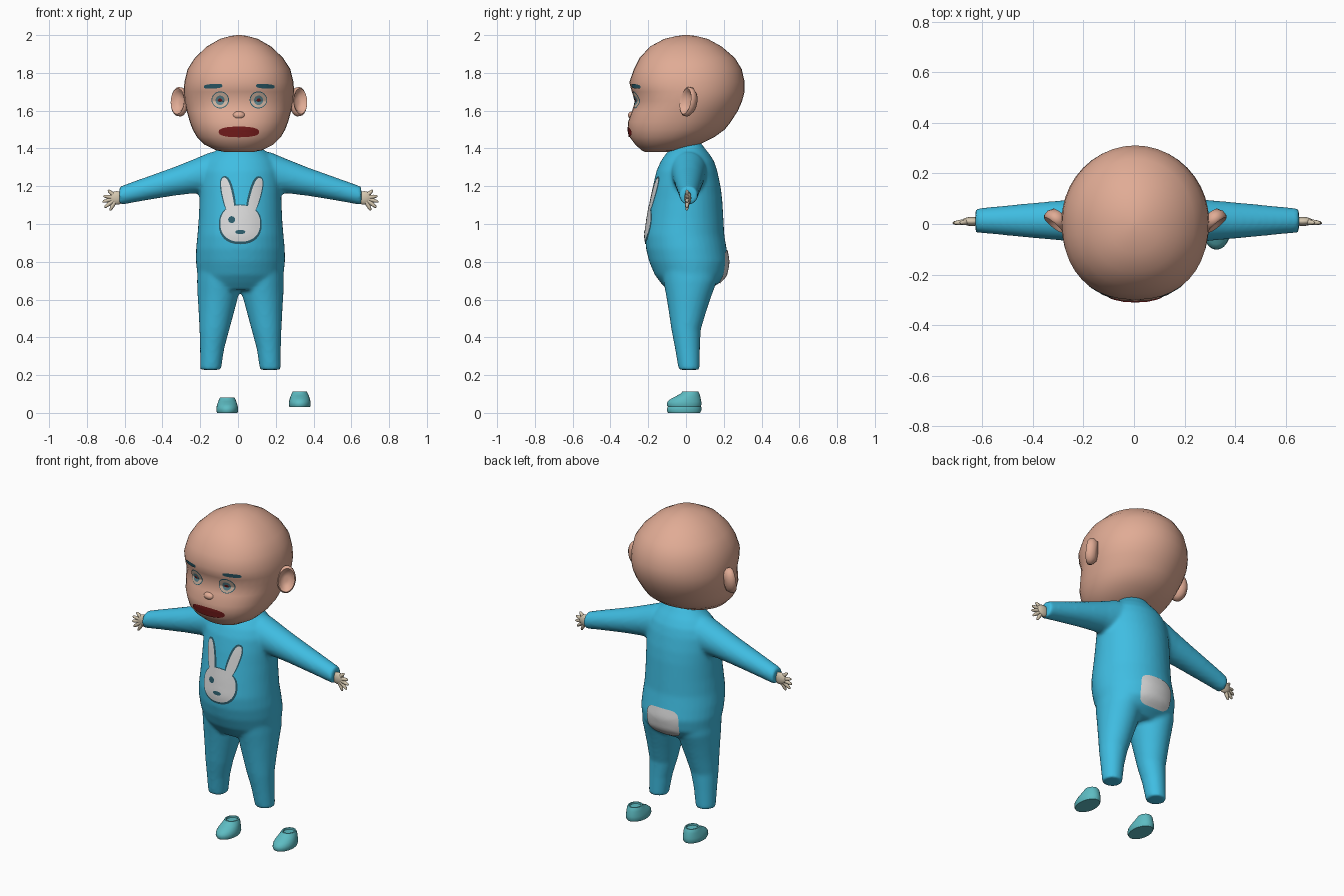
import bpy, bmesh, math
from mathutils import Vector, Matrix
from mathutils.bvhtree import BVHTree

if "Cube" in bpy.data.objects:
    bpy.data.objects.remove(bpy.data.objects["Cube"])

BX = 0.013   # body centre line
HX = 0.005   # head centre line


def material(name, rgb):
    m = bpy.data.materials.new(name)
    m.diffuse_color = (*rgb, 1)
    m.use_nodes = True
    m.node_tree.nodes["Principled BSDF"].inputs["Base Color"].default_value = m.diffuse_color
    return m


SKIN = material("skin", (0.75, 0.41, 0.30))
SUIT = material("suit blue", (0.05, 0.51, 0.76))
HAND = material("pale beige", (0.66, 0.57, 0.43))
SHOE = material("shoe teal", (0.11, 0.50, 0.54))
WHITE = material("patch white", (0.70, 0.70, 0.70))
DARK = material("dark teal", (0.025, 0.11, 0.15))
LIP = material("dark red", (0.19, 0.012, 0.012))
EYE = material("eye beige", (0.62, 0.45, 0.35))
IRIS = material("iris grey", (0.10, 0.22, 0.26))


def power(v, e):
    return math.copysign(abs(v) ** e, v)


def oval_z(cx, z, hx, y0, y1, n=40, square=2.0):
    """Horizontal ring between y0 and y1; the front half can be squarer."""
    pts = []
    for i in range(n):
        a = 2 * math.pi * i / n
        c, s = math.cos(a), math.sin(a)
        if s < 0:
            c, s = power(c, 2 / square), power(s, 2 / square)
        pts.append(Vector((cx + hx * c, (y0 + y1) / 2 + (y1 - y0) / 2 * s, z)))
    return pts


def oval_x(x, y, z, ry, rz, n=32):
    return [Vector((x, y + ry * math.cos(2 * math.pi * i / n),
                    z + rz * math.sin(2 * math.pi * i / n))) for i in range(n)]


def loft(bm, rings):
    """Skin a list of rings and cap both ends."""
    loops = [[bm.verts.new(p) for p in r] for r in rings]
    n = len(loops[0])
    for a, b in zip(loops, loops[1:]):
        for i in range(n):
            j = (i + 1) % n
            bm.faces.new((a[i], a[j], b[j], b[i]))
    bm.faces.new(loops[0][::-1])
    bm.faces.new(loops[-1])


def ball(bm, centre, radii):
    m = Matrix.Translation(centre) @ Matrix.Diagonal((*radii, 1))
    bmesh.ops.create_uvsphere(bm, u_segments=16, v_segments=10, radius=1, matrix=m)


def finish(bm, name, mat, angle=50, fix=True):
    if fix:
        bmesh.ops.recalc_face_normals(bm, faces=bm.faces)
    me = bpy.data.meshes.new(name)
    bm.to_mesh(me)
    bm.free()
    me.materials.append(mat)
    ob = bpy.data.objects.new(name, me)
    bpy.context.collection.objects.link(ob)
    bpy.ops.object.select_all(action='DESELECT')
    ob.select_set(True)
    bpy.context.view_layer.objects.active = ob
    bpy.ops.object.shade_smooth_by_angle(angle=math.radians(angle))
    return ob


# Suit: torso, legs and sleeves, fused into one soft skin
bm = bmesh.new()
torso = [(0.65, 0.19, -0.10, 0.12), (0.69, 0.215, -0.135, 0.18), (0.73, 0.228, -0.165, 0.215),
         (0.80, 0.236, -0.195, 0.227), (0.87, 0.235, -0.212, 0.215), (0.94, 0.228, -0.217, 0.203),
         (1.03, 0.221, -0.204, 0.198), (1.13, 0.217, -0.187, 0.192), (1.20, 0.216, -0.175, 0.183),
         (1.28, 0.210, -0.157, 0.166), (1.33, 0.19, -0.135, 0.150), (1.37, 0.155, -0.108, 0.125),
         (1.40, 0.115, -0.08, 0.10), (1.43, 0.08, -0.05, 0.08)]
loft(bm, [oval_z(BX, z, hx, a, b) for z, hx, a, b in torso])
leg = [(0.228, 0.158, 0.055, -0.039, 0.072), (0.34, 0.150, 0.064, -0.058, 0.074),
       (0.44, 0.138, 0.079, -0.077, 0.078), (0.54, 0.127, 0.095, -0.092, 0.108),
       (0.62, 0.119, 0.108, -0.105, 0.135), (0.70, 0.115, 0.115, -0.12, 0.165),
       (0.78, 0.112, 0.115, -0.13, 0.17)]
arm = [(0.06, 1.275, 0.09, 0.11), (0.16, 1.272, 0.095, 0.108), (0.25, 1.252, 0.084, 0.090),
       (0.35, 1.226, 0.075, 0.076), (0.45, 1.200, 0.066, 0.066), (0.56, 1.171, 0.055, 0.056),
       (0.64, 1.149, 0.048, 0.049)]
for s in (-1, 1):
    loft(bm, [oval_z(BX + s * x, z, hx, a, b) for z, x, hx, a, b in leg])
    loft(bm, [oval_x(BX + s * x, 0.014, z, ry, rz) for x, z, ry, rz in arm])
suit = finish(bm, "suit", SUIT)
rm = suit.modifiers.new("fuse", 'REMESH')
rm.mode = 'VOXEL'
rm.voxel_size = 0.011
rm.use_smooth_shade = True
sm = suit.modifiers.new("soften", 'SMOOTH')
sm.factor, sm.iterations = 0.5, 6

# Head with a broad skull, recessed eye line and full muzzle
bm = bmesh.new()
head_rings = [(1.380, 0.07, -0.215, -0.10), (1.390, 0.12, -0.235, -0.03), (1.42, 0.182, -0.268, 0.07),
              (1.46, 0.222, -0.298, 0.15), (1.50, 0.245, -0.305, 0.205), (1.54, 0.26, -0.307, 0.237),
              (1.60, 0.277, -0.285, 0.275), (1.65, 0.287, -0.270, 0.297), (1.70, 0.292, -0.287, 0.310),
              (1.75, 0.289, -0.300, 0.311), (1.82, 0.272, -0.276, 0.295), (1.88, 0.233, -0.245, 0.258),
              (1.94, 0.170, -0.190, 0.188), (1.98, 0.100, -0.115, 0.115), (1.995, 0.045, -0.05, 0.055),
              (2.0, 0.012, -0.012, 0.015)]
loft(bm, [oval_z(HX, z, hx, a, b, square=2.25) for z, hx, a, b in head_rings])
head = finish(bm, "head", SKIN, 70)

bm = bmesh.new()
ball(bm, (HX, -0.282, 1.575), (0.034, 0.025, 0.022))
finish(bm, "nose", SKIN, 80)

# Ears: dished discs turned outward and leaning back
dish = [(0.35, 0.035), (0.75, 0.03), (1.0, 0.008), (1.0, -0.012), (0.88, -0.02),
        (0.72, -0.012), (0.55, 0.004), (0.2, 0.008)]
for s, side in ((-1, "left"), (1, "right")):
    bm = bmesh.new()
    turn = (Matrix.Translation((HX + s * 0.313, 0.012, 1.647)) @
            Matrix.Rotation(math.radians(-10), 4, 'X') @ Matrix.Rotation(math.radians(s * 38), 4, 'Z'))
    loft(bm, [[turn @ Vector((0.052 * k * math.cos(2 * math.pi * i / 20), d,
                              0.078 * k * math.sin(2 * math.pi * i / 20))) for i in range(20)]
              for k, d in dish])
    finish(bm, side + "_ear", SKIN, 60)

# Hands: flat palm with a fan of tapered fingers
for s, side in ((-1, "left"), (1, "right")):
    bm = bmesh.new()
    ball(bm, (BX + s * 0.655, 0.01, 1.138), (0.042, 0.018, 0.036))
    for deg, length in ((-62, 0.075), (-38, 0.082), (-15, 0.078), (8, 0.072), (42, 0.062)):
        a = math.radians(deg)
        d = Vector((s * math.cos(a), -0.08, math.sin(a)))
        u = Vector((-s * math.sin(a), 0, math.cos(a)))
        base = Vector((BX + s * 0.655, 0.01, 1.138))
        loft(bm, [[base + d * length * t + u * r * math.cos(k * math.pi / 4)
                   + Vector((0, r * math.sin(k * math.pi / 4), 0)) for k in range(8)]
                  for t, r in ((0.3, 0.012), (0.7, 0.010), (0.92, 0.007), (1.0, 0.003))])
    finish(bm, side + "_hand", HAND, 60)

# Shoes, resting apart from the legs at slightly different heights
shoe = [(0.0, 0.054, -0.095, 0.075), (0.012, 0.058, -0.102, 0.081), (0.03, 0.057, -0.098, 0.081),
        (0.045, 0.053, -0.08, 0.078), (0.06, 0.048, -0.05, 0.075), (0.072, 0.043, -0.028, 0.071),
        (0.082, 0.038, -0.02, 0.066), (0.082, 0.030, -0.012, 0.058), (0.074, 0.028, -0.010, 0.056)]
for x, z0, side in ((-0.057, 0.0, "left"), (0.327, 0.03, "right")):
    bm = bmesh.new()
    loft(bm, [oval_z(x, z0 + z, hx, a, b, 24) for z, hx, a, b in shoe])
    finish(bm, side + "_shoe", SHOE, 45)

# Thin painted details laid onto a surface
dg = bpy.context.evaluated_depsgraph_get()
trees = {o: BVHTree.FromObject(o, dg) for o in (suit, head)}


def decal(name, target, mat, x, z, rx, rz, lift=0.004, tilt=0, square=2.0, side=-1, rings=6, n=32):
    bm = bmesh.new()
    a0 = math.radians(tilt)

    def place(k, i):
        a = 2 * math.pi * i / n
        u = k * rx * power(math.cos(a), 2 / square)
        v = k * rz * power(math.sin(a), 2 / square)
        px = x + u * math.cos(a0) - v * math.sin(a0)
        pz = z + u * math.sin(a0) + v * math.cos(a0)
        hit, nor, _, _ = trees[target].ray_cast(Vector((px, side * 2, pz)), Vector((0, -side, 0)))
        if hit is None:
            return bm.verts.new((px, 0, pz))
        return bm.verts.new(hit + nor * lift)

    mid = place(0, 0)
    loops = [[place((r + 1) / rings, i) for i in range(n)] for r in range(rings)]
    for i in range(n):
        j = (i + 1) % n
        faces = [(mid, loops[0][i], loops[0][j])]
        faces += [(p[i], q[i], q[j], p[j]) for p, q in zip(loops, loops[1:])]
        for f in faces:
            bm.faces.new(f if side < 0 else f[::-1])
    finish(bm, name, mat, 80, fix=False)


# Face
for x, side in ((-0.093, "left"), (0.107, "right")):
    decal(side + "_eye_rim", head, DARK, x, 1.657, 0.046, 0.046, 0.003)
    decal(side + "_eye", head, EYE, x, 1.657, 0.042, 0.042, 0.005)
    decal(side + "_iris", head, IRIS, x, 1.655, 0.024, 0.027, 0.007)
    decal(side + "_pupil", head, LIP, x, 1.657, 0.010, 0.011, 0.009)
for x, t, side in ((-0.130, 4, "left"), (0.143, -4, "right")):
    decal(side + "_brow", head, DARK, x, 1.73, 0.048, 0.012, 0.004, t, 3.0)
decal("mouth", head, LIP, 0.005, 1.488, 0.106, 0.028, 0.005, 0, 2.4)

# Rabbit on the chest: dark outline under a white shape
for name, mat, grow, lift in (("outline", DARK, 0.0, 0.003), ("shape", WHITE, -0.009, 0.006)):
    low = -grow * 0.5
    decal("rabbit_head_" + name, suit, mat, 0.012, 0.998 + low, 0.112 + grow, 0.105 + grow, lift, 0, 2.3)
    decal("rabbit_left_ear_" + name, suit, mat, -0.053, 1.155 + grow, 0.034 + grow, 0.10, lift, 12, 2.5)
    decal("rabbit_right_ear_" + name, suit, mat, 0.089, 1.155 + grow, 0.034 + grow, 0.10, lift, -15, 2.5)
decal("rabbit_eye", suit, DARK, -0.032, 1.022, 0.018, 0.018, 0.008)
decal("rabbit_mouth", suit, DARK, 0.012, 0.957, 0.026, 0.011, 0.008)

# Pale patch on the seat
decal("seat_patch", suit, WHITE, BX, 0.775, 0.105, 0.085, 0.005, 0, 4.0, side=1)
